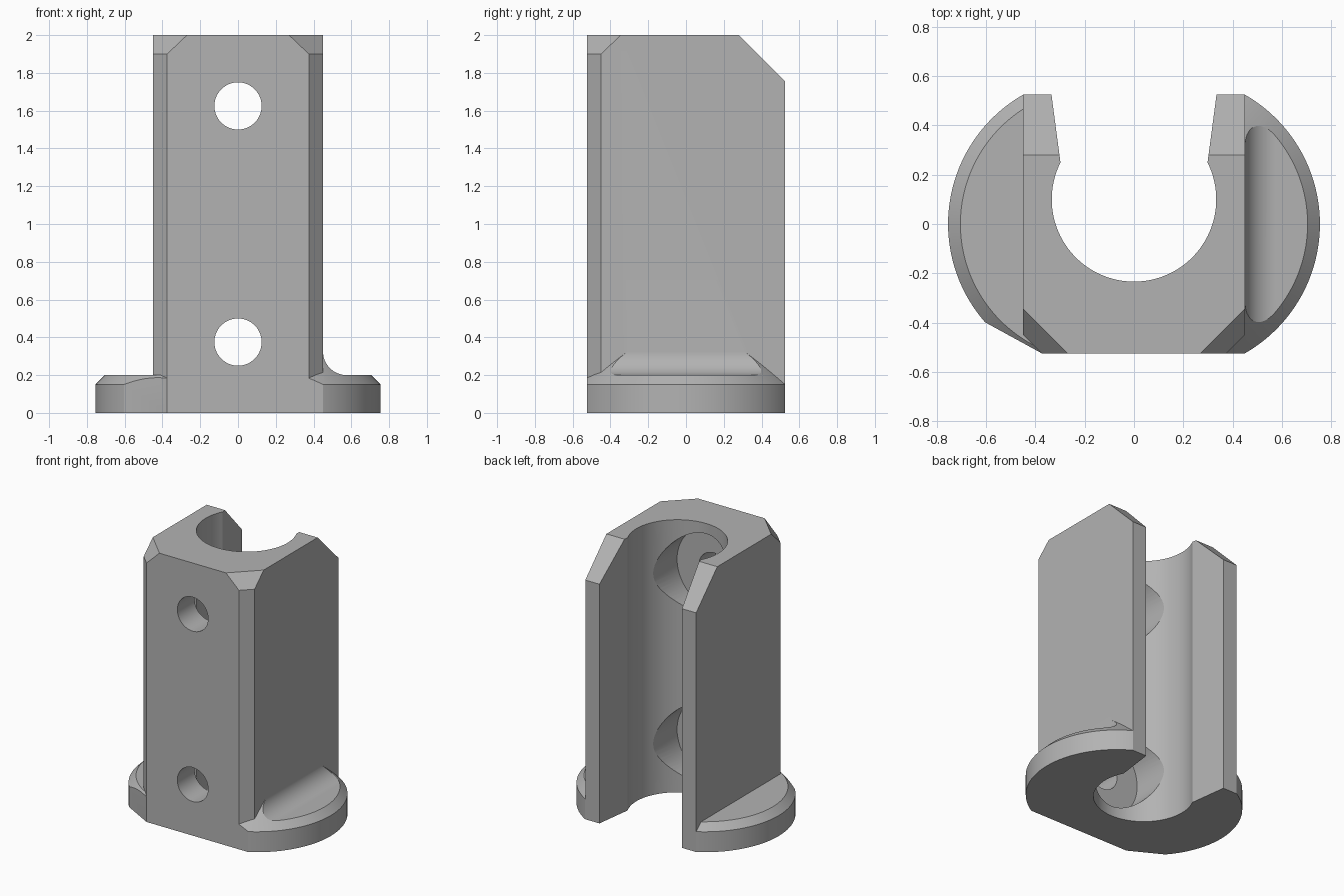
import bpy, bmesh, math
from mathutils import Vector

cube = bpy.data.objects.get("Cube")
if cube:
    bpy.data.objects.remove(cube, do_unlink=True)

grey = bpy.data.materials.new("mid grey")
grey.use_nodes = True
GREY = (0.45, 0.45, 0.45, 1)
grey.diffuse_color = GREY
grey.node_tree.nodes["Principled BSDF"].inputs["Base Color"].default_value = GREY


def make(name, bm):
    bmesh.ops.recalc_face_normals(bm, faces=bm.faces)
    mesh = bpy.data.meshes.new(name)
    bm.to_mesh(mesh)
    bm.free()
    mesh.materials.append(grey)
    obj = bpy.data.objects.new(name, mesh)
    bpy.context.collection.objects.link(obj)
    return obj


def prism(points, start, offset):
    """Extrude a closed outline; start maps each 2D point to 3D."""
    bm = bmesh.new()
    face = bm.faces.new([bm.verts.new(start(*p)) for p in points])
    new = bmesh.ops.extrude_face_region(bm, geom=[face])["geom"]
    moved = [g for g in new if isinstance(g, bmesh.types.BMVert)]
    bmesh.ops.translate(bm, verts=moved, vec=offset)
    return bm


def slice_off(bm, point, normal):
    """Remove everything on the normal's side of a plane and cap the cut."""
    geom = bm.verts[:] + bm.edges[:] + bm.faces[:]
    cut = bmesh.ops.bisect_plane(bm, geom=geom, plane_co=point,
                                 plane_no=Vector(normal).normalized(), clear_outer=True)
    edges = [g for g in cut["geom_cut"] if isinstance(g, bmesh.types.BMEdge)]
    bmesh.ops.holes_fill(bm, edges=edges)


def combine(target, tool, operation):
    mod = target.modifiers.new(operation, 'BOOLEAN')
    mod.operation = operation
    mod.solver = 'EXACT'
    mod.object = tool
    bpy.context.view_layer.update()
    bpy.context.view_layer.objects.active = target
    bpy.ops.object.modifier_apply(modifier=mod.name)
    bpy.data.objects.remove(tool, do_unlink=True)


def arc(cx, cy, r, a0, a1, n):
    steps = [math.radians(a0 + (a1 - a0) * i / n) for i in range(n + 1)]
    return [(cx + r * math.cos(a), cy + r * math.sin(a)) for a in steps]


W, D, H = 0.45, 0.525, 2.0

# Upright block: side outline with sloped back, chamfered front edges and top corners
side = [(-D, 0), (D, 0), (D, 1.755), (0.28, H), (-D, H)]
bm = prism(side, lambda y, z: (-W, y, z), (2 * W, 0, 0))
for s in (-1, 1):
    slice_off(bm, (s * W, -0.45, 1), (s, -1, 0))
    slice_off(bm, (s * W, -0.45, 1.9), (s, -1, 1.05))
body = make("bracket_body", bm)


# Rounded foot flanges; the left one carries a concave fillet against the block
def flange(s, name):
    bm = bmesh.new()
    for r0, r1, z0, z1 in ((0.605, 0.43, 0.15, 0.325),):
        rings = [[bm.verts.new((s * 0.15 + x, y, z)) for x, y in arc(0, 0, r, 0, 360, 128)[:-1]]
                 for r, z in ((r0, 0), (r0, z0), (r1, z1))]
    for low, high in zip(rings, rings[1:]):
        for i in range(len(low)):
            j = (i + 1) % len(low)
            bm.faces.new((low[i], low[j], high[j], high[i]))
    bm.faces.new(rings[0])
    bm.faces.new(rings[-1])
    slice_off(bm, (s * 0.1, 0, 0), (-s, 0, 0))
    slice_off(bm, (0, D, 0), (0, 1, 0))
    slice_off(bm, (0, -D, 0), (0, -1, 0))
    if s < 0:
        slice_off(bm, (0, 0, 0.2), (0, 0, 1))
        slice_off(bm, (-0.375, -D, 0), (-0.125, -0.228, 0))
    obj = make(name, bm)
    if s > 0:
        top = [(0, -0.1), (0.9, -0.1), (0.9, 0.2)] + arc(0.575, 0.325, 0.125, 270, 180, 16)
        top += [(W, 0.4), (0, 0.4)]
        tool = make("fillet_profile", prism(top, lambda x, z: (x, -0.7, z), (0, 1.4, 0)))
        combine(obj, tool, 'INTERSECT')
    return obj


combine(body, flange(1, "left_flange"), 'UNION')
combine(body, flange(-1, "right_flange"), 'UNION')

# Open vertical bore with a slot that widens towards the back
bore = arc(0, 0.1, 0.334, 26.6, -206.6, 80) + [(-0.345, 0.6), (0.345, 0.6)]
combine(body, make("bore", prism(bore, lambda x, y: (x, y, -0.1), (0, 0, 2.3))), 'DIFFERENCE')

# Two screw holes, each counterbored from inside the bore
for z in (0.375, 1.625):
    for r, y0, y1 in ((0.3, -0.325, 0.05), (0.125, -0.7, -0.1)):
        ring = arc(0, z, r, 0, 360, 64)[:-1]
        hole = prism(ring, lambda x, h: (x, y0, h), (0, y1 - y0, 0))
        combine(body, make("screw_hole", hole), 'DIFFERENCE')

bpy.ops.object.select_all(action='DESELECT')
body.select_set(True)
bpy.context.view_layer.objects.active = body
bpy.ops.object.shade_smooth_by_angle(angle=math.radians(20))
